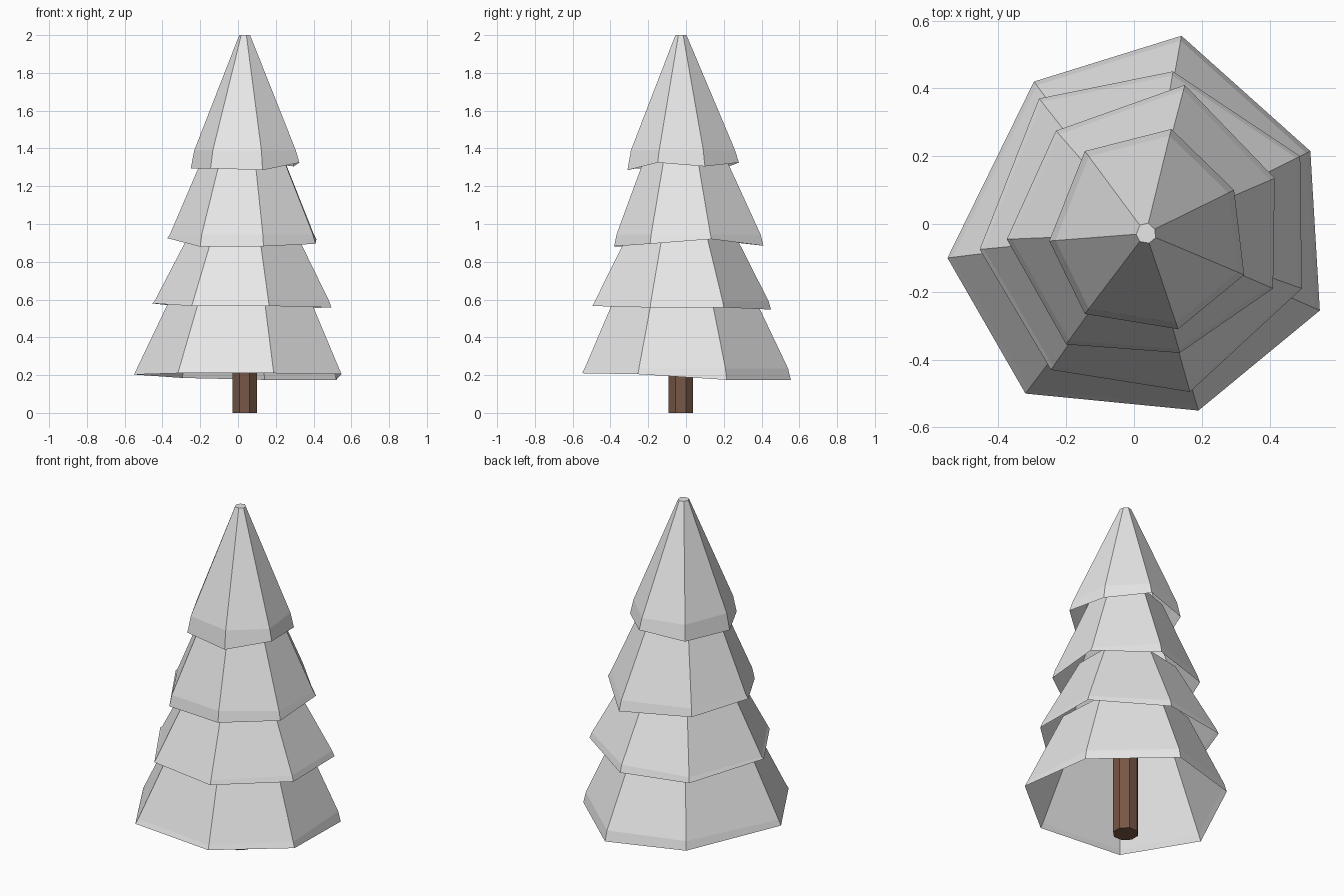
import bpy, bmesh, math
from mathutils import Vector

cube = bpy.data.objects.get("Cube")
if cube:
    bpy.data.objects.remove(cube, do_unlink=True)

AXIS = Vector((0.035, -0.028))   # the trunk line, slightly off centre
SIDES = 7


def material(name, color):
    mat = bpy.data.materials.new(name)
    mat.use_nodes = True
    mat.diffuse_color = (*color, 1)
    mat.node_tree.nodes["Principled BSDF"].inputs["Base Color"].default_value = (*color, 1)
    return mat


foliage = material("pale grey foliage", (0.8, 0.8, 0.8))
bark = material("brown bark", (0.187, 0.095, 0.061))


def finish(bm, name, mat):
    mesh = bpy.data.meshes.new(name)
    bm.to_mesh(mesh)
    bm.free()
    mesh.materials.append(mat)
    obj = bpy.data.objects.new(name, mesh)
    bpy.context.collection.objects.link(obj)
    return obj


def tier(name, rim, lip, top):
    """Hollow skirt: uneven rim, a narrow lip, then a straight slope to a closed top.
    lip and top are (scale of the rim about the axis, height)."""
    bm = bmesh.new()
    rings = [[bm.verts.new(p) for p in rim]]
    for scale, z in (lip, top):
        flat = [AXIS.lerp(Vector(p[:2]), scale) for p in rim]
        rings.append([bm.verts.new((p.x, p.y, z)) for p in flat])
    # Rim corners run clockwise from above, so walls wind upward first
    for low, high in zip(rings, rings[1:]):
        for i in range(SIDES):
            j = (i + 1) % SIDES
            bm.faces.new((low[i], high[i], high[j], low[j]))
    bm.faces.new(list(reversed(rings[-1])))
    return finish(bm, name, foliage)


# Foliage skirts, bottom to top
tier("bottom_foliage",
     [(-.55, -.10, .203), (-.295, .42, .185), (.14, .555, .175), (.52, .215, .175),
      (.548, -.255, .205), (.19, -.55, .21), (-.32, -.50, .21)],
     (.975, .235), (.62, .67))
tier("lower_middle_foliage",
     [(-.455, -.075, .58), (-.28, .37, .56), (.115, .45, .547), (.49, .20, .558),
      (.495, -.19, .558), (.165, -.495, .566), (-.245, -.43, .566)],
     (.975, .59), (.54, 1.0))
tier("upper_middle_foliage",
     [(-.375, -.045, .925), (-.23, .275, .90), (.15, .41, .885), (.415, .135, .92),
      (.41, -.19, .895), (.135, -.38, .882), (-.20, -.355, .88)],
     (.965, .945), (.49, 1.4))
tip = tier("top_foliage",
           [(-.25, -.05, 1.295), (-.145, .215, 1.30), (.11, .28, 1.325), (.295, .10, 1.305),
            (.325, -.15, 1.325), (.13, -.31, 1.285), (-.145, -.265, 1.295)],
           (.935, 1.39), (.1, 2.0))

# Trunk: eight-sided post reaching up inside the foliage
bm = bmesh.new()
bmesh.ops.create_cone(bm, cap_ends=True, segments=8, radius1=.07, radius2=.07, depth=.6)
trunk = finish(bm, "trunk", bark)
for v in trunk.data.vertices:
    angle = math.atan2(v.co.y, v.co.x)
    # Put flat sides squarely to the front and sides
    angle = (math.floor(angle / (math.pi / 4) + .01) + .5) * math.pi / 4
    v.co = (AXIS.x + .07 * math.cos(angle), AXIS.y + .07 * math.sin(angle), v.co.z + .3)
